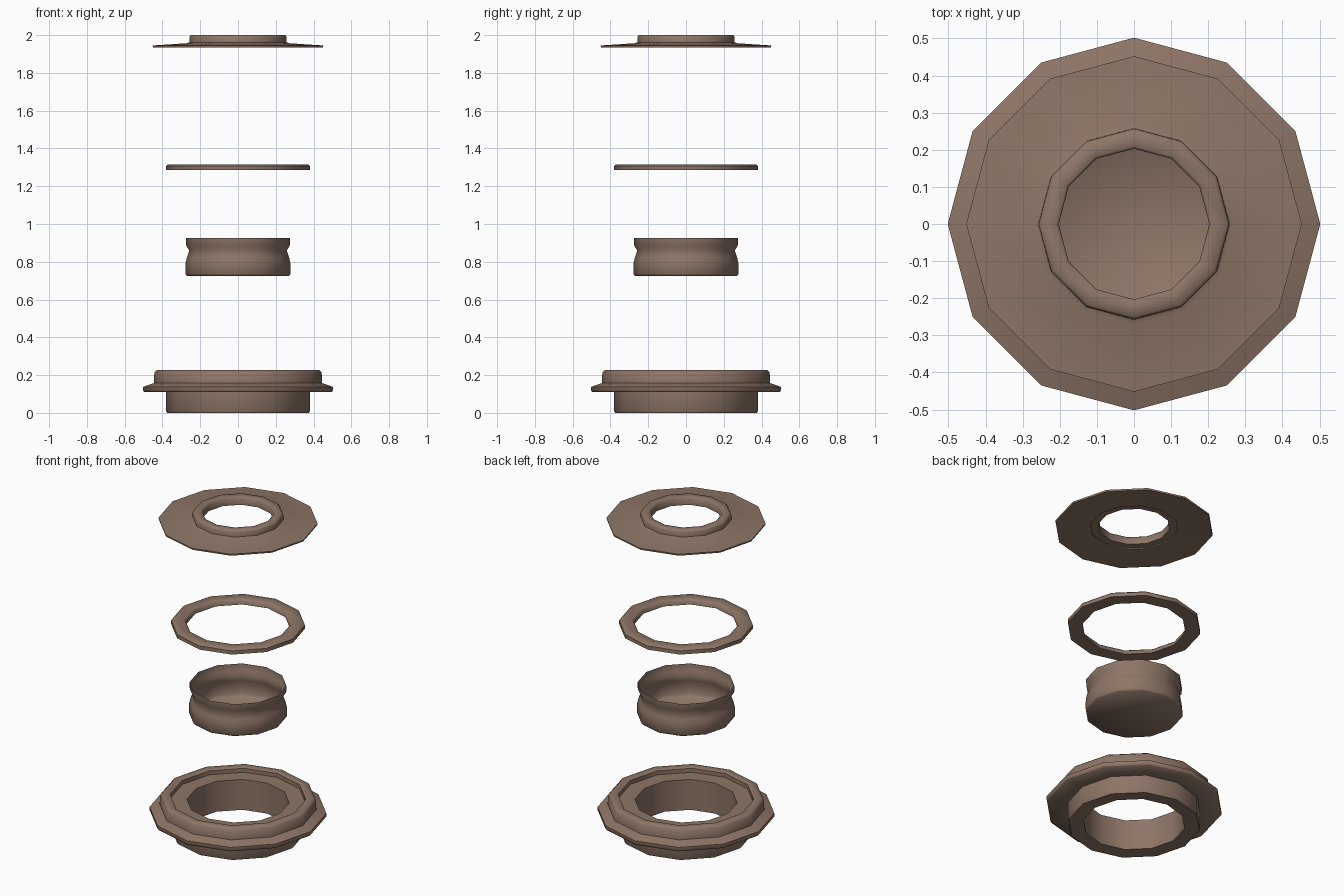
import bpy, bmesh, math

if "Cube" in bpy.data.objects:
    bpy.data.objects.remove(bpy.data.objects["Cube"])

SIDES = 12
mat = bpy.data.materials.new("brown")
mat.diffuse_color = (0.27, 0.18, 0.135, 1)
mat.use_nodes = True
mat.node_tree.nodes["Principled BSDF"].inputs["Base Color"].default_value = mat.diffuse_color


def lathe(name, profile, closed=True, angle=40):
    """Revolve (radius, z) points; a radius of 0 makes a centre point."""
    bm = bmesh.new()
    rings = []
    for r, z in profile:
        if r == 0:
            rings.append([bm.verts.new((0, 0, z))] * SIDES)
        else:
            rings.append([bm.verts.new((r * math.cos(2 * math.pi * i / SIDES),
                                        r * math.sin(2 * math.pi * i / SIDES), z))
                          for i in range(SIDES)])
    pairs = list(zip(rings, rings[1:]))
    if closed:
        pairs.append((rings[-1], rings[0]))
    for a, b in pairs:
        for i in range(SIDES):
            j = (i + 1) % SIDES
            bm.faces.new(list(dict.fromkeys((a[i], a[j], b[j], b[i]))))
    bmesh.ops.recalc_face_normals(bm, faces=bm.faces[:])
    me = bpy.data.meshes.new(name)
    bm.to_mesh(me)
    bm.free()
    ob = bpy.data.objects.new(name, me)
    bpy.context.collection.objects.link(ob)
    me.materials.append(mat)
    bpy.ops.object.select_all(action='DESELECT')
    ob.select_set(True)
    bpy.context.view_layer.objects.active = ob
    bpy.ops.object.shade_smooth_by_angle(angle=math.radians(angle))
    return ob


# Flanged base with a bore and a recessed seat for the ring
lathe("base", [(0.29, 0.005), (0.375, 0.0), (0.38, 0.008), (0.38, 0.11),
               (0.495, 0.11), (0.502, 0.118), (0.502, 0.138), (0.445, 0.158),
               (0.443, 0.215), (0.43, 0.226), (0.395, 0.226), (0.385, 0.22),
               (0.385, 0.195), (0.29, 0.195)], angle=50)

# Thin open cup with a pinched neck
lathe("cup", [(0, 0.725), (0.27, 0.725), (0.278, 0.735), (0.277, 0.795),
              (0.27, 0.825), (0.258, 0.86), (0.274, 0.885), (0.275, 0.926)],
      closed=False, angle=65)

# Flat seal ring
lathe("seal_ring", [(0.295, 1.285), (0.38, 1.285), (0.38, 1.308),
                    (0.37, 1.316), (0.308, 1.316), (0.298, 1.308)], angle=50)

# Wide cover plate with a raised collar
lathe("cover", [(0.25, 1.943), (0.45, 1.935), (0.452, 1.945), (0.27, 1.957),
                (0.258, 1.962), (0.257, 1.992), (0.25, 2.0), (0.21, 2.0),
                (0.203, 1.994), (0.203, 1.95), (0.25, 1.95)], angle=50)
